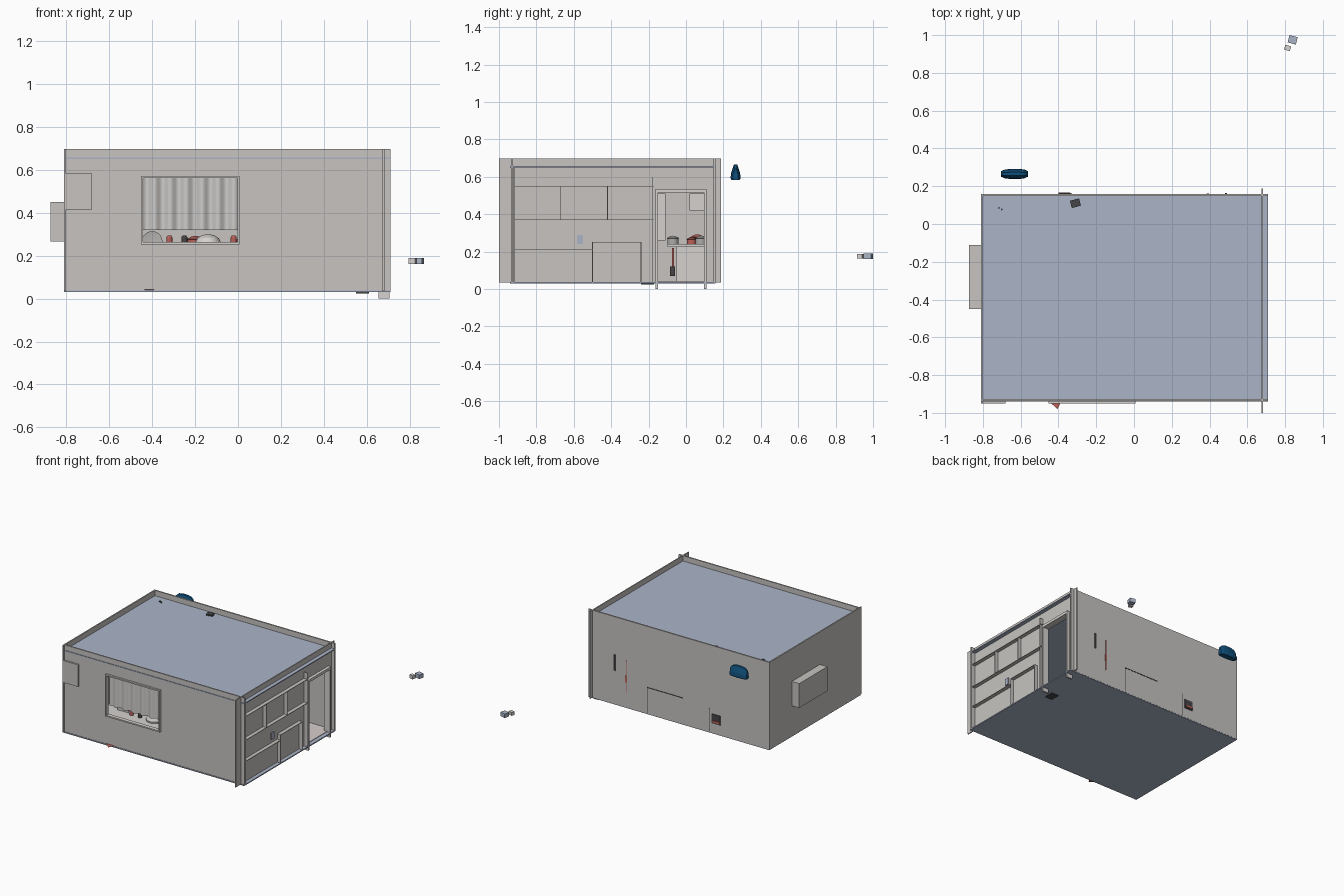
import bpy, bmesh, math
from mathutils import Matrix

if "Cube" in bpy.data.objects:
    bpy.data.objects.remove(bpy.data.objects["Cube"])


def material(name, r, g, b):
    m = bpy.data.materials.new(name)
    m.use_nodes = True
    m.diffuse_color = (r, g, b, 1)
    m.node_tree.nodes["Principled BSDF"].inputs["Base Color"].default_value = (r, g, b, 1)
    return m


WALL = material("wall_grey", .57, .55, .53)
ROOF = material("slab_blue_grey", .41, .46, .58)
TRIM = material("trim_off_white", .66, .64, .62)
CLOTH = material("curtain_white", .62, .61, .60)
TILE = material("floor_pale_pink", .68, .62, .61)
BLUE = material("bag_blue", .005, .08, .2)
DARK = material("dark_grey", .06, .06, .065)
RED = material("faded_red", .5, .12, .1)
STEEL = material("steel_grey", .42, .41, .4)


def finish(name, bm, mat, smooth=False):
    bmesh.ops.recalc_face_normals(bm, faces=bm.faces)
    me = bpy.data.meshes.new(name)
    bm.to_mesh(me)
    bm.free()
    me.materials.append(mat)
    ob = bpy.data.objects.new(name, me)
    bpy.context.collection.objects.link(ob)
    if smooth:
        bpy.ops.object.select_all(action='DESELECT')
        ob.select_set(True)
        bpy.context.view_layer.objects.active = ob
        bpy.ops.object.shade_smooth_by_angle()
    return ob


def add_box(bm, x, y, z):
    """Box from (low, high) pairs on each axis."""
    mid = [(a + b) / 2 for a, b in (x, y, z)]
    size = [b - a for a, b in (x, y, z)]
    bmesh.ops.create_cube(bm, size=1, matrix=Matrix.Translation(mid) @ Matrix.Diagonal((*size, 1)))


def boxes(name, mat, *items):
    bm = bmesh.new()
    for item in items:
        add_box(bm, *item)
    return finish(name, bm, mat)


def turned_box(name, mat, loc, size, angle):
    ob = boxes(name, mat, *[[(-s / 2, s / 2) for s in size]])
    ob.location = loc
    ob.rotation_euler.z = math.radians(angle)


def lathe(name, mat, loc, profile, sides=20):
    bm = bmesh.new()
    verts = [bm.verts.new((r, 0, z)) for r, z in profile]
    edges = [bm.edges.new(p) for p in zip(verts, verts[1:])]
    bmesh.ops.spin(bm, geom=verts + edges, axis=(0, 0, 1), cent=(0, 0, 0), angle=math.tau, steps=sides)
    bmesh.ops.remove_doubles(bm, verts=bm.verts, dist=.0005)
    ob = finish(name, bm, mat, True)
    ob.location = loc
    return ob


# Floor and roof slabs, slightly proud of the walls
X, Y, Z = (-.81, .71), (-.94, .157), (.035, .697)
boxes("floor_slab", ROOF, (X, Y, (.03, .038)))
boxes("inner_floor", TILE, ((-.8, .68), (-.925, .145), (.038, .042)))
boxes("roof_slab", ROOF, (X, Y, (.65, .657)))

# Front wall around the window opening
FY = (-.936, -.926)
boxes("front_wall", WALL,
      ((-.81, -.45), FY, Z), ((.005, .71), FY, Z),
      ((-.45, .005), FY, (.035, .255)), ((-.45, .005), FY, (.57, .697)))
boxes("back_wall", WALL, (X, (.147, .158), Z))
boxes("left_wall", WALL, ((-.811, -.801), (-.95, .158), Z))

# Right wall around the doorway, running past both corners
RX = (.674, .682)
boxes("right_wall", WALL,
      (RX, (-1, -.16), Z), (RX, (.11, .187), Z), (RX, (-.16, .11), (.535, .697)))

# Thin ribs standing out of the right wall
def rib(y, z):
    t = .002
    y = y if isinstance(y, tuple) else (y - t, y + t)
    z = z if isinstance(z, tuple) else (z - t, z + t)
    return ((.68, .71), y, z)


boxes("right_wall_ribs", WALL,
      rib((-.92, -.17), .55), rib((-.92, -.17), .37), rib((-.92, -.5), .21),
      rib((-.5, -.24), .25), rib(-.92, (.035, .65)), rib(-.67, (.37, .55)),
      rib(-.42, (.37, .55)), rib(-.5, (.035, .25)), rib(-.24, (.035, .25)),
      rib(-.18, (.035, .6)))

# Door frame
DX = (.655, .705)
boxes("door_frame", TRIM,
      (DX, (-.163, -.15), (0, .535)), (DX, (.097, .11), (0, .535)),
      (DX, (-.163, .11), (.515, .535)))

# Window frame and sill
WY = (-.95, -.92)
boxes("window_frame", TRIM,
      ((-.452, -.442), WY, (.253, .572)), ((-.003, .007), WY, (.253, .572)),
      ((-.452, .007), WY, (.562, .572)), ((-.452, .007), WY, (.253, .263)))

# Pleated curtain
bm = bmesh.new()
rows = []
for i in range(65):
    t = i / 64
    y = -.905 + .01 * math.sin(t * math.tau * 6)
    rows.append([bm.verts.new((-.445 + .445 * t, y, z)) for z in (.32, .565)])
for a, b in zip(rows, rows[1:]):
    bm.faces.new((a[0], b[0], b[1], a[1]))
finish("curtain", bm, CLOTH, True)

# Fixtures on the outer walls
boxes("meter_panel", WALL, ((-.806, -.68), (-.949, -.935), (.415, .582)))
boxes("wall_cooler", WALL, ((-.873, -.81), (-.45, -.112), (.265, .45)))
boxes("door_switch", ROOF, ((.68, .69), (-.583, -.55), (.24, .29)))
boxes("door_mat", DARK, ((.55, .61), (-.24, -.17), (.024, .031)))
turned_box("roof_hatch", DARK, (-.31, .11, .66), (.05, .04, .012), 15)
for i in range(2):
    turned_box("roof_stud", DARK, (-.715 + .015 * i, .085 - .008 * i, .66), (.009, .009, .008), 20)
boxes("back_hatch", DARK, ((-.4, -.33), (.155, .163), (.11, .18)))
boxes("back_hatch_trim", RED, ((-.4, -.34), (.16, .168), (.12, .135)))
boxes("back_pole", RED, ((.388, .393), (.155, .161), (.15, .39)))
turned_box("back_pole_grip", RED, (.391, .157, .25), (.014, .01, .05), 0)
turned_box("back_tool", DARK, (.487, .157, .35), (.012, .012, .12), 0)
boxes("back_counter_edges", DARK,
      ((-.08, .215), (.156, .16), (.23, .236)), ((.212, .216), (.156, .16), (.04, .236)),
      ((-.31, -.306), (.156, .16), (.04, .215)))

# Folded cloth poking out at the front
bm = bmesh.new()
flap = [bm.verts.new(p) for p in ((-.46, -.93, .042), (-.38, -.93, .042), (-.405, -.98, .04))]
bm.faces.new(flap)
finish("floor_cloth", bm, RED)

# Blue bag, lofted along x
bm = bmesh.new()
rings = []
outline = [(-.8, 0), (.8, 0), (1, .12), (.9, .45), (.35, 1), (-.35, 1), (-.9, .45), (-1, .12)]
for x, wide, tall in ((-.703, .55, .72), (-.685, .85, .92), (-.65, 1, 1),
                      (-.61, 1, 1), (-.58, .85, .92), (-.562, .55, .72)):
    rings.append([bm.verts.new((x, .265 + .027 * wide * a, .583 + .082 * tall * b)) for a, b in outline])
for a, b in zip(rings, rings[1:]):
    for i in range(8):
        j = (i + 1) % 8
        bm.faces.new((a[i], a[j], b[j], b[i]))
bm.faces.new(rings[0])
bm.faces.new(rings[-1])
finish("blue_bag", bm, BLUE)

# Two loose blocks away from the room
turned_box("loose_block_large", ROOF, (.84, .975, .175), (.045, .04, .03), -15)
turned_box("loose_block_small", TRIM, (.813, .932, .175), (.032, .026, .026), -15)

# Kitchen along the back: counter, tall unit, hanging shelf
boxes("kitchen_counter", TRIM, ((-.79, .2), (-.1, .14), (.225, .24)),
      ((-.79, .18), (-.05, .14), (.042, .225)))
boxes("wall_shelves", TRIM, ((-.79, -.1), (.02, .14), (.42, .51)),
      ((-.79, -.6), (-.15, -.11), (.26, .51)))
boxes("broom", RED, ((.25, .258), (-.075, -.065), (.07, .22)))
boxes("broom_head", DARK, ((.235, .275), (-.085, -.06), (.07, .12)))
for i, (x, y, r) in enumerate(((.1, -.07, .03), (0, .03, .025), (.08, .08, .03), (-.2, .06, .035))):
    lathe("cooking_pot", STEEL if i % 2 == 0 else RED, (x, y, .24),
          [(0, 0), (r, 0), (r, r), (r * 1.1, r * 1.05), (r * .5, r * 1.4), (0, r * 1.5)])

# Table behind the window with dishes
boxes("window_table", TRIM, ((-.55, .05), (-.9, -.7), (.235, .25)),
      *[((x, x + .02), (y, y + .02), (.042, .235)) for x in (-.54, .02) for y in (-.89, -.73)])
lathe("domed_bowl", TRIM, (-.14, -.8, .25),
      [(.058, 0), (.06, .012), (.05, .032), (.03, .045), (0, .05)])
plate = lathe("round_plate", STEEL, (-.4, -.8, .265), [(0, 0), (.03, 0), (.048, .008), (.03, .004), (0, .004)])
plate.rotation_euler.x = math.radians(80)
for x, mat in ((-.32, RED), (-.25, DARK), (-.02, RED)):
    lathe("small_jar", mat, (x, -.82, .25), [(0, 0), (.014, 0), (.014, .035), (.008, .045), (0, .045)], 12)
